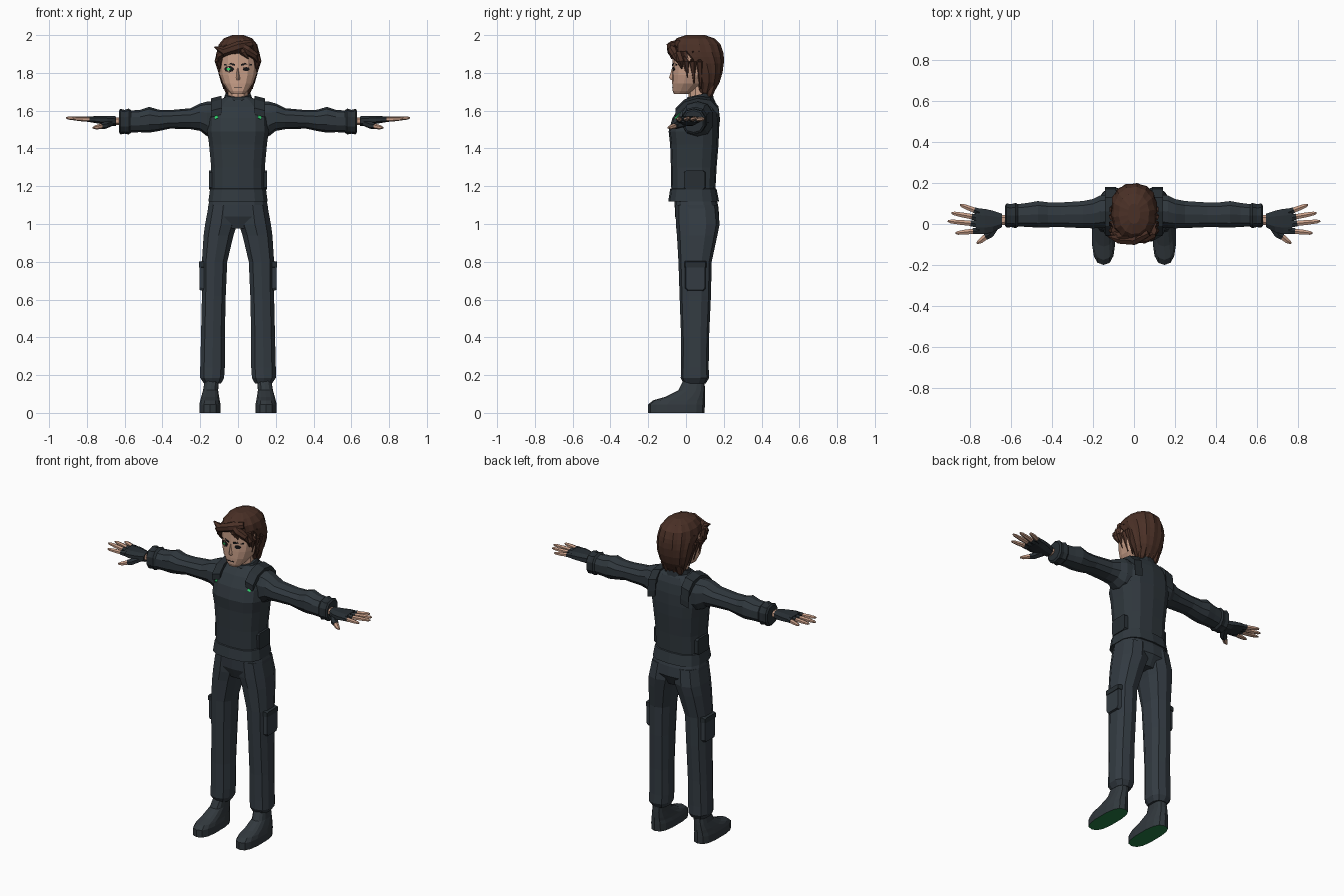
import bpy, bmesh, math
from mathutils import Vector
from mathutils.bvhtree import BVHTree


def material(name, r, g, b):
    m = bpy.data.materials.new(name)
    lin = lambda c: ((c / 255 + 0.055) / 1.055) ** 2.4
    m.diffuse_color = (lin(r), lin(g), lin(b), 1)
    return m


JACKET = material("jacket cloth", 48, 56, 62)
TROUSER = material("trouser cloth", 51, 59, 66)
TRIM = material("dark trim", 40, 47, 52)
SHOE = material("shoe grey", 50, 57, 62)
SOLE = material("sole green", 36, 125, 70)
GREEN = material("bright green", 50, 220, 112)
SKIN = material("skin", 202, 160, 137)
HAIR = material("brown hair", 74, 48, 38)
BLACK = material("black", 22, 22, 24)


def unit(n, p, ridge=0.0):
    """Superellipse outline scaled to fill -1..1."""
    a = [(i + 0.5) * 2 * math.pi / n for i in range(n)]
    f = lambda v: math.copysign(abs(v) ** (2 / p), v)
    pts = [(f(math.cos(t)), f(math.sin(t))) for t in a]
    mx, my = max(u for u, v in pts), max(v for u, v in pts)
    return [(u / mx * (1 - ridge * (i % 2)), v / my * (1 - ridge * (i % 2))) for i, (u, v) in enumerate(pts)]


def zring(z, x0, x1, y0, y1, n=12, p=2.6, ridge=0.0):
    return [Vector(((x0 + x1) / 2 + u * (x1 - x0) / 2, (y0 + y1) / 2 + v * (y1 - y0) / 2, z))
            for u, v in unit(n, p, ridge)]


def xring(x, z0, z1, y0, y1, n=10, p=2.4):
    return [Vector((x, (y0 + y1) / 2 + u * (y1 - y0) / 2, (z0 + z1) / 2 + v * (z1 - z0) / 2))
            for u, v in unit(n, p)]


def finish(name, bm, mats, mirror=False):
    bmesh.ops.recalc_face_normals(bm, faces=bm.faces)
    me = bpy.data.meshes.new(name)
    bm.to_mesh(me)
    bm.free()
    for m in mats:
        me.materials.append(m)
    ob = bpy.data.objects.new(name, me)
    bpy.context.collection.objects.link(ob)
    if mirror:
        ob.modifiers.new("mirror", 'MIRROR')
    return ob


def loft(name, rings, mat, mirror=False):
    bm = bmesh.new()
    vs = [[bm.verts.new(c) for c in r] for r in rings]
    n = len(vs[0])
    for a, b in zip(vs, vs[1:]):
        for i in range(n):
            bm.faces.new((a[i], a[(i + 1) % n], b[(i + 1) % n], b[i]))
    bm.faces.new(vs[0])
    bm.faces.new(vs[-1])
    return finish(name, bm, [mat], mirror)


def tube(name, path, radii, mat, mirror=False, n=6):
    pts = [Vector(p) for p in path]
    rings = []
    for i, (p, r) in enumerate(zip(pts, radii)):
        d = pts[min(i + 1, len(pts) - 1)] - pts[max(i - 1, 0)]
        q = d.to_track_quat('Z', 'Y')
        rings.append([p + q @ Vector((u * r, v * r, 0)) for u, v in unit(n, 2)])
    return loft(name, rings, mat, mirror)


def decal(name, target, outline, mat, lift=0.004):
    """Thin plate projected from the front onto a part."""
    tree = BVHTree.FromPolygons([v.co for v in target.data.vertices],
                                [tuple(f.vertices) for f in target.data.polygons])
    bm = bmesh.new()
    vs = []
    for x, z in outline:
        hit = tree.ray_cast(Vector((x, -1, z)), Vector((0, 1, 0)))[0]
        vs.append(bm.verts.new((x, hit.y - lift, z)))
    bm.faces.new(vs)
    ob = finish(name, bm, [mat])
    ob.modifiers.new("thickness", 'SOLIDIFY').thickness = 0.003
    return ob


def oval(x, z, a, b, n=8):
    return [(x + a * math.cos(i * 2 * math.pi / n), z + b * math.sin(i * 2 * math.pi / n)) for i in range(n)]


# Jacket body with flared hem, collar
body = loft("jacket_body", [zring(z, -h, h, f, b, 14, 2.9) for z, h, f, b in [
    (1.12, .157, -.094, .175), (1.185, .148, -.084, .162), (1.188, .142, -.078, .156), (1.3, .142, -.08, .162),
    (1.42, .153, -.084, .172), (1.49, .163, -.092, .175), (1.56, .16, -.072, .174), (1.62, .148, -.035, .165),
    (1.655, .105, -.002, .152), (1.67, .07, .01, .142)]], JACKET)
collar = [zring(z, -h, h, f, b, 12, 2.2) for z, h, f, b in
          [(1.63, .085, -.005, .15), (1.675, .07, .0, .142), (1.685, .066, .008, .138)]]
for ring in collar:
    for c in ring:
        c.z += (c.y - .07) * .22
loft("collar", collar, TRIM)

# Shoulder straps, waist pouches, chest lights
loft("shoulder_strap", [[Vector((x, y, z + t)) for x, t in ((.088, -.02), (.142, -.035), (.142, 0), (.088, .014))]
     for y, z in [(-.055, 1.6), (-.01, 1.645), (.06, 1.665), (.13, 1.655), (.172, 1.61), (.18, 1.54)]], TRIM, True)
loft("waist_pouch", [xring(.12, 1.18, 1.285, -.012, .105, 8, 8), xring(.154, 1.183, 1.282, -.01, .1, 8, 8)],
     TRIM, True)
for s in (-1, 1):
    decal("chest_light", body, [(s * x, z) for x, z in
          [(.106, 1.562), (.122, 1.555), (.126, 1.59), (.112, 1.598)]], GREEN, .006)

# Sleeves and cuffs
loft("sleeve", [xring(*r) for r in [
    (.11, 1.455, 1.65, -.01, .145), (.165, 1.465, 1.648, -.02, .14), (.2, 1.493, 1.638, -.021, .122),
    (.25, 1.502, 1.613, -.02, .112), (.36, 1.505, 1.603, -.015, .105), (.42, 1.492, 1.605, -.016, .106),
    (.47, 1.484, 1.62, -.018, .112), (.52, 1.486, 1.604, -.014, .103), (.585, 1.484, 1.6, -.012, .095)]],
    JACKET, True)
loft("cuff", [xring(*r) for r in [
    (.565, 1.485, 1.6, -.012, .095), (.578, 1.474, 1.612, -.02, .103), (.6, 1.478, 1.604, -.015, .097),
    (.622, 1.474, 1.61, -.018, .1), (.63, 1.485, 1.6, -.01, .09)]], TRIM, True)

# Hands: wrist, fingerless glove, fingers, thumb
loft("wrist", [xring(.61, 1.525, 1.565, -.005, .045, 8), xring(.67, 1.525, 1.565, -.005, .045, 8)], SKIN, True)
loft("glove", [xring(*r, 8) for r in [
    (.645, 1.518, 1.57, -.015, .05), (.69, 1.522, 1.573, -.04, .065),
    (.73, 1.53, 1.573, -.05, .074), (.772, 1.537, 1.57, -.046, .076)]], TRIM, True)
for name, y, tip in [("index", -.032, (.872, -.045, 1.557)), ("middle", -.001, (.91, .014, 1.562)),
                     ("ring", .029, (.892, .054, 1.561)), ("little", .058, (.85, .094, 1.556))]:
    base, tip = Vector((.755, y, 1.553)), Vector(tip)
    mid = base.lerp(tip, .28)
    tube(name + "_sleeve", [base, mid], [.017, .0145], TRIM, True)
    tube(name + "_finger", [base, base.lerp(tip, .6), base.lerp(tip, .9), tip], [.013, .012, .009, .004], SKIN, True)
tube("thumb_sleeve", [(.675, -.005, 1.535), (.705, -.05, 1.522), (.725, -.062, 1.518)], [.02, .019, .016], TRIM, True)
tube("thumb", [(.715, -.055, 1.52), (.75, -.083, 1.512), (.768, -.094, 1.51)], [.0145, .012, .005], SKIN, True)

# Trousers
loft("hips", [zring(z, -h, h, f, b, 14, 2.8) for z, h, f, b in [
    (1.17, .14, -.06, .15), (1.1, .157, -.06, .17), (1.04, .162, -.058, .176), (.975, .08, -.03, .14)]], TROUSER)
loft("trouser_leg", [zring(*r, 10, 2.5) for r in [
    (1.1, .0, .155, -.055, .168), (1.0, .004, .174, -.054, .178), (.94, .024, .182, -.048, .166),
    (.8, .057, .191, -.04, .136), (.62, .065, .191, -.034, .132), (.4, .07, .196, -.026, .122),
    (.24, .07, .2, -.026, .12), (.185, .074, .2, -.028, .122), (.155, .09, .18, -.012, .104)]], TROUSER, True)
loft("cargo_pocket", [xring(.16, .64, .805, -.008, .108, 8, 8), xring(.203, .65, .795, 0, .1, 8, 8)], TROUSER, True)
loft("pocket_flap", [xring(.16, .765, .81, -.01, .11, 8, 8), xring(.206, .77, .8, -.004, .104, 8, 8)], TRIM, True)

# Shoes, green underneath
shoe = loft("shoe", [zring(*r, 14, 2.7) for r in [
    (0, .092, .205, -.2, .098), (.045, .092, .205, -.2, .1), (.066, .097, .2, -.175, .1), (.085, .1, .195, -.11, .1),
    (.12, .105, .185, -.04, .1), (.18, .1, .175, -.01, .098)]], SHOE, True)
shoe.data.materials.append(SOLE)
for f in shoe.data.polygons:
    if f.center.z < .001:
        f.material_index = 1

# Neck, head and nose
loft("neck", [zring(z, -.052, .052, .012, .125, 10, 2) for z in (1.62, 1.76)], SKIN)
head = loft("head", [zring(z, -h, h, f, b, 14, p) for z, h, f, b, p in [
    (1.688, .036, -.064, .01, 2.4), (1.705, .052, -.071, .05, 2.4), (1.745, .08, -.073, .1, 2.5),
    (1.79, .096, -.073, .13, 2.5), (1.83, .102, -.072, .15, 2.5), (1.9, .102, -.071, .16, 2.5),
    (1.95, .08, -.04, .13, 2.4)]], SKIN)
loft("nose", [[Vector((-w, -.065, z)), Vector((0, y, z)), Vector((w, -.065, z))] for z, w, y in
     [(1.83, .008, -.072), (1.775, .013, -.09), (1.762, .014, -.08)]], SKIN)

# Eyes, brows and mouth; one eye glows inside a dark patch
for s in (-1, 1):
    decal("brow", head, [(s * .016, 1.837), (s * .04, 1.842), (s * .075, 1.838), (s * .075, 1.846),
                         (s * .04, 1.852), (s * .016, 1.846)], BLACK)
decal("eye", head, oval(.044, 1.82, .018, .011), BLACK)
decal("eye_patch", head, oval(-.048, 1.82, .025, .017), BLACK)
decal("eye_glow", head, oval(-.05, 1.82, .012, .007, 6), GREEN, .008)
decal("mouth", head, [(-.022, 1.722), (.022, 1.722), (.022, 1.726), (-.022, 1.726)], BLACK, .002)

# Hair: ridged cap, swept fringe, sideburns, nape locks
loft("hair_cap", [zring(z, -h, h, f, b, 28, 2.2, .045) for z, h, f, b in [
    (1.668, .045, .08, .125), (1.7, .068, .06, .15), (1.75, .09, .048, .178), (1.8, .104, .025, .193),
    (1.85, .111, -.01, .2), (1.885, .113, -.05, .2), (1.91, .112, -.08, .197), (1.95, .102, -.078, .183),
    (1.983, .075, -.05, .15), (2.0, .03, .0, .1)]], HAIR)
LOCKS = [
    ([(.07, -.04, 1.955), (0, -.074, 1.94), (-.075, -.07, 1.912), (-.125, -.062, 1.938)], [.02, .028, .026, .003]),
    ([(-.02, -.05, 1.95), (-.07, -.06, 1.915), (-.1, -.05, 1.89), (-.108, -.045, 1.86)], [.02, .026, .02, .003]),
    ([(.0, -.06, 1.955), (.05, -.068, 1.92), (.09, -.055, 1.89), (.105, -.045, 1.855)], [.02, .025, .02, .003]),
    ([(.03, -.065, 1.935), (.03, -.074, 1.905), (.055, -.076, 1.875)], [.02, .02, .003])]
for path, radii in LOCKS:
    tube("fringe_lock", path, radii, HAIR, n=7)
for i, (y, z) in enumerate([(-.03, 1.82), (0, 1.775), (.035, 1.745), (.07, 1.715)]):
    tube("side_lock", [(.09, y, 1.91), (.102, y, 1.86), (.096 - .007 * i, y + .008, z)], [.022, .02, .003], HAIR, True)
for x in (.015, .045):
    tube("nape_lock", [(x, .14, 1.74), (x, .125, 1.69), (x, .11, 1.655)], [.025, .02, .003], HAIR, True)
